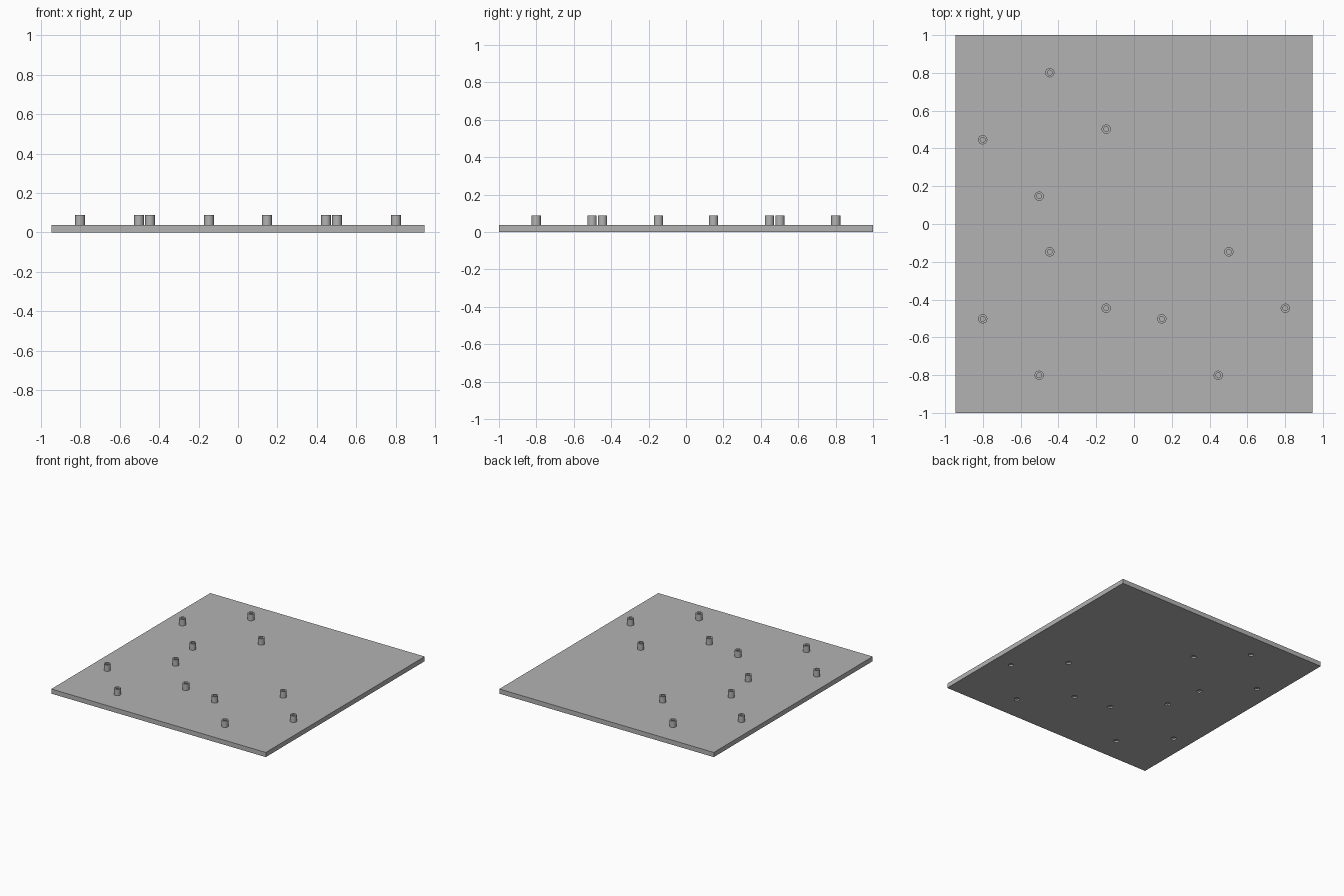
import bpy, bmesh
from mathutils import Matrix

cube = bpy.data.objects.get("Cube")
if cube:
    bpy.data.objects.remove(cube)

HALF_X, HALF_Y = 0.945, 1.0
PLATE_Z, POST_Z = 0.037, 0.088
POST_R, HOLE_R, RECESS_R = 0.0245, 0.013, 0.02
RECESS_Z, FLOOR_Z = 0.012, 0.02
C, NEAR, FAR = 0.474, 0.028, 0.327

grey = bpy.data.materials.new("plain grey")
grey.use_nodes = True
grey.diffuse_color = (0.45, 0.45, 0.45, 1)
grey.node_tree.nodes["Principled BSDF"].inputs["Base Color"].default_value = grey.diffuse_color

# Three groups of four posts, each a slightly turned square
GROUPS = [(-C, C), (-C, -C), (C, -C)]
OFFSETS = [(NEAR, FAR), (FAR, NEAR), (-NEAR, -FAR), (-FAR, -NEAR)]
SPOTS = [(gx + ox, gy + oy) for gx, gy in GROUPS for ox, oy in OFFSETS]


def make_object(name, bm):
    mesh = bpy.data.meshes.new(name)
    bm.to_mesh(mesh)
    bm.free()
    mesh.materials.append(grey)
    obj = bpy.data.objects.new(name, mesh)
    bpy.context.collection.objects.link(obj)
    return obj


def cylinders(name, radius, low, high, spots):
    bm = bmesh.new()
    for x, y in spots:
        bmesh.ops.create_cone(bm, cap_ends=True, segments=32, radius1=radius, radius2=radius,
                              depth=high - low,
                              matrix=Matrix.Translation((x, y, (low + high) / 2)))
    return make_object(name, bm)


def boolean(target, tool, operation):
    mod = target.modifiers.new("boolean", "BOOLEAN")
    mod.operation, mod.solver, mod.object = operation, "EXACT", tool
    bpy.context.view_layer.objects.active = target
    bpy.ops.object.modifier_apply(modifier=mod.name)
    bpy.data.objects.remove(tool)


# Flat base plate
bm = bmesh.new()
bmesh.ops.create_cube(bm, size=1, matrix=Matrix.Translation((0, 0, PLATE_Z / 2))
                      @ Matrix.Diagonal((2 * HALF_X, 2 * HALF_Y, PLATE_Z, 1)))
plate = make_object("mounting_plate", bm)

# Hollow standoff posts, with a shallow recess under each
boolean(plate, cylinders("standoff_posts", POST_R, PLATE_Z - 0.01, POST_Z, SPOTS), "UNION")
boolean(plate, cylinders("post_holes", HOLE_R, FLOOR_Z, POST_Z + 0.01, SPOTS), "DIFFERENCE")
boolean(plate, cylinders("underside_recesses", RECESS_R, -0.01, RECESS_Z, SPOTS), "DIFFERENCE")

# Round walls smooth, rims sharp
bpy.ops.object.select_all(action="DESELECT")
plate.select_set(True)
bpy.context.view_layer.objects.active = plate
bpy.ops.object.shade_smooth_by_angle()
